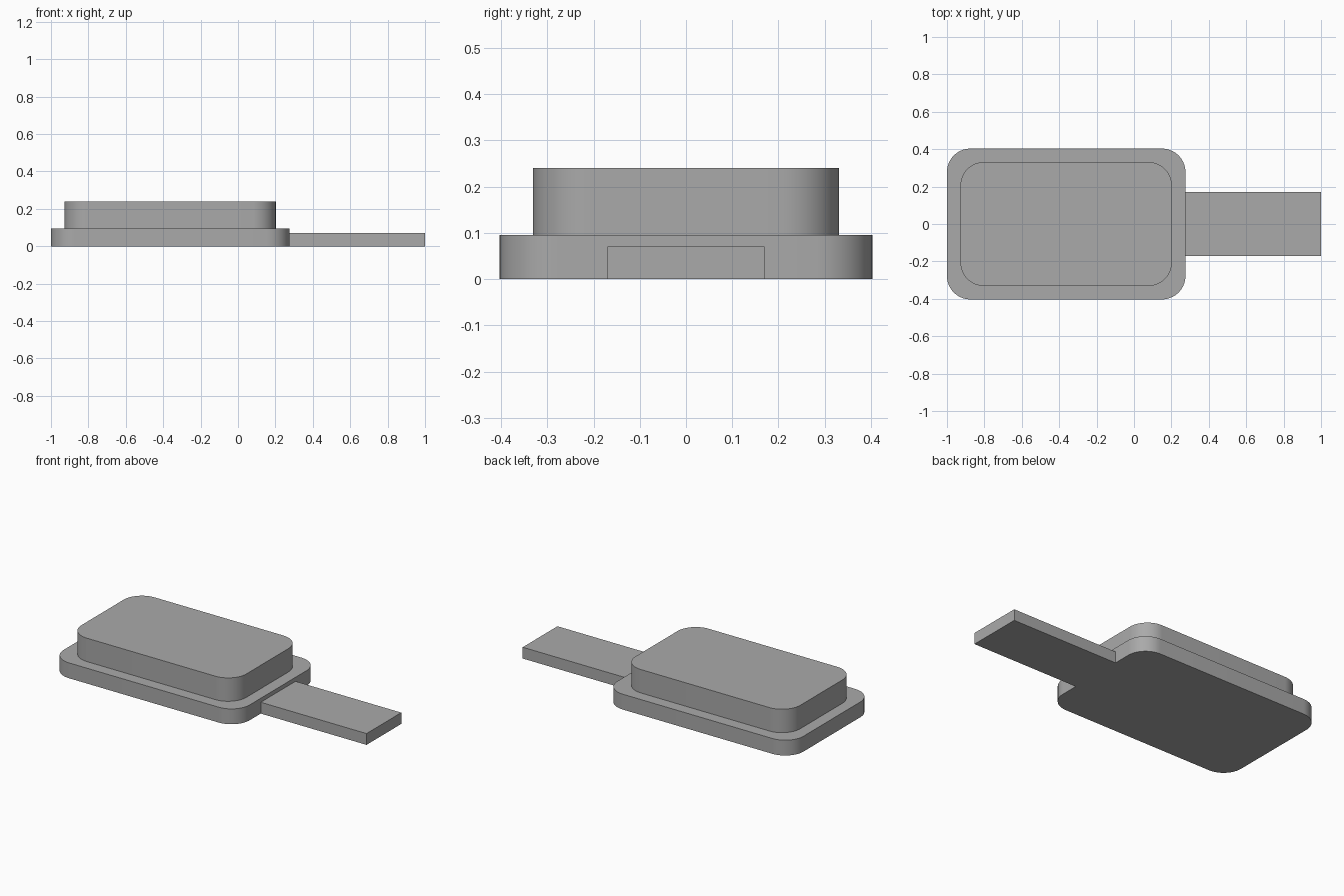
import bpy
import math

cube = bpy.data.objects.get("Cube")
if cube:
    bpy.data.objects.remove(cube, do_unlink=True)

grey = bpy.data.materials.new("neutral_grey")
grey.use_nodes = True
colour = (0.4, 0.4, 0.4, 1)
grey.diffuse_color = colour
grey.node_tree.nodes["Principled BSDF"].inputs["Base Color"].default_value = colour


def slab(name, x0, x1, half_y, z0, z1, radius=0, steps=16):
    """Extrude a rectangle, optionally with rounded corners."""
    outline = []
    for corner, (sx, sy) in enumerate([(1, 1), (-1, 1), (-1, -1), (1, -1)]):
        cx = (x1 - radius) if sx > 0 else (x0 + radius)
        cy = sy * (half_y - radius)
        for i in range(steps + 1 if radius else 1):
            a = math.pi / 2 * (corner + i / steps)
            outline.append((cx + radius * math.cos(a), cy + radius * math.sin(a)))
    n = len(outline)
    verts = [(x, y, z) for z in (z0, z1) for x, y in outline]
    faces = [tuple(reversed(range(n))), tuple(range(n, 2 * n))]
    faces += [(i, (i + 1) % n, n + (i + 1) % n, n + i) for i in range(n)]
    mesh = bpy.data.meshes.new(name)
    mesh.from_pydata(verts, [], faces)
    mesh.materials.append(grey)
    obj = bpy.data.objects.new(name, mesh)
    bpy.context.collection.objects.link(obj)
    if radius:
        bpy.ops.object.select_all(action="DESELECT")
        obj.select_set(True)
        bpy.context.view_layer.objects.active = obj
        bpy.ops.object.shade_smooth_by_angle(angle=math.radians(30))
    return obj


# Wide rounded base, raised block on top, flat tab out to the side
slab("base_plate", -1, 0.275, 0.403, 0, 0.095, 0.125)
slab("raised_block", -0.928, 0.202, 0.331, 0.095, 0.24, 0.125)
slab("side_tab", 0.275, 1, 0.17, 0, 0.07)
